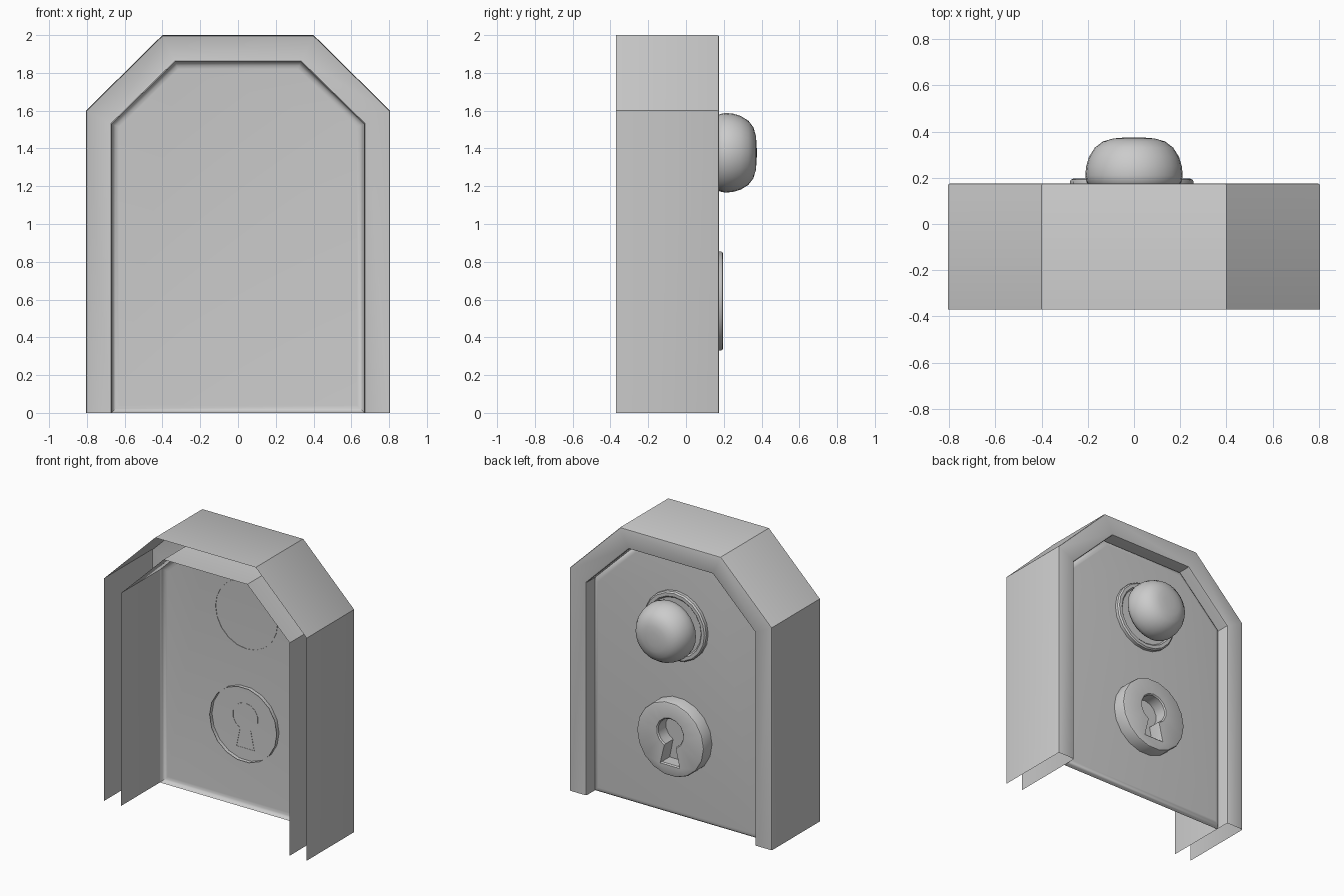
import bpy, bmesh, math

if "Cube" in bpy.data.objects:
    bpy.data.objects.remove(bpy.data.objects["Cube"])


def finish(bm, name, angle=35):
    bmesh.ops.remove_doubles(bm, verts=bm.verts, dist=0.0005)
    bmesh.ops.recalc_face_normals(bm, faces=bm.faces)
    mesh = bpy.data.meshes.new(name)
    bm.to_mesh(mesh)
    bm.free()
    obj = bpy.data.objects.new(name, mesh)
    bpy.context.collection.objects.link(obj)
    bpy.ops.object.select_all(action='DESELECT')
    obj.select_set(True)
    bpy.context.view_layer.objects.active = obj
    bpy.ops.object.shade_smooth_by_angle(angle=math.radians(angle))
    return obj


def skin(bm, rows, closed):
    """Join successive rows of points with quads; return the vertex rows."""
    vr = [[bm.verts.new(p) for p in row] for row in rows]
    for a, b in zip(vr, vr[1:]):
        n = len(a)
        for i in range(n if closed else n - 1):
            j = (i + 1) % n
            bm.faces.new((a[i], a[j], b[j], b[i]))
    return vr


def mirrored(half, y):
    """Full outline from its right half (x, z), placed at depth y."""
    return [(x, y, z) for x, z in half] + [(-x, y, z) for x, z in reversed(half)]


def circle(r, y, cx, cz, n):
    return [(cx + r * math.cos(2 * math.pi * i / n), y,
             cz + r * math.sin(2 * math.pi * i / n)) for i in range(n)]


# Frame: hollow arch moulding, open at the rear and at the bottom
outer = [(0.805, 0), (0.805, 1.6), (0.4, 2.0)]
inner = [(0.67, 0), (0.67, 1.53), (0.333, 1.86)]
section = [(0, -0.37), (0, 0.166), (0.025, 0.173), (0.07, 0.175),
           (0.92, 0.175), (0.975, 0.172), (1, 0.162), (1, -0.37)]
rows = []
for t, y in section:
    half = [(a[0] + (b[0] - a[0]) * t, a[1] + (b[1] - a[1]) * t)
            for a, b in zip(outer, inner)]
    rows.append(mirrored(half, y))
bm = bmesh.new()
skin(bm, rows, False)
finish(bm, "door_frame")

# Door panel: single face with a softly turned-back rim
rows = []
for d, y in [(0, 0.07), (0.008, 0.088), (0.022, 0.098), (0.04, 0.1)]:
    half = [(0.67 - d, d), (0.67 - d, 1.53 - 0.41 * d), (0.333 - 0.41 * d, 1.86 - d)]
    rows.append(mirrored(half, y))
bm = bmesh.new()
bm.faces.new(skin(bm, rows, True)[-1])
finish(bm, "door_panel")


# Turned parts: collar and knob
def lathe(name, profile, cz, n):
    bm = bmesh.new()
    rows = skin(bm, [circle(r, y, 0, cz, n) for r, y in profile], True)
    bm.faces.new(rows[-1])
    finish(bm, name)


lathe("knob_collar", [(0.247, 0.097), (0.247, 0.122), (0.238, 0.132),
                      (0.215, 0.132), (0.205, 0.122)], 1.375, 20)
lathe("door_knob", [(0.13, 0.115), (0.14, 0.14), (0.185, 0.158), (0.205, 0.18),
                    (0.211, 0.21), (0.207, 0.25), (0.195, 0.29), (0.17, 0.33),
                    (0.135, 0.357), (0.09, 0.37), (0.045, 0.374), (0.01, 0.375)],
      1.377, 28)

# Keyhole plate: bevelled disc with a keyhole cut through to the panel
cx, cz = -0.01, 0.592
bm = bmesh.new()
disc = skin(bm, [circle(0.267, 0.072, cx, cz, 18), circle(0.267, 0.184, cx, cz, 18),
                 circle(0.263, 0.192, cx, cz, 18), circle(0.254, 0.196, cx, cz, 18)], True)


def keyhole(y, grow):
    pts = []
    for i in range(13):
        a = math.radians(-65 + 310 * i / 12)
        pts.append(((0.1 + grow) * math.cos(a), 0.045 + (0.1 + grow) * math.sin(a)))
    pts += [(-0.07 - grow, -0.18 - grow), (0.07 + grow, -0.18 - grow)]
    return [(cx + x, y, cz + z) for x, z in pts]


hole = skin(bm, [keyhole(0.196, 0.008), keyhole(0.188, 0), keyhole(0.098, 0)], True)
edges = []
for loop in (disc[-1], hole[0]):
    for i, v in enumerate(loop):
        edges.append(bm.edges.get((v, loop[(i + 1) % len(loop)])))
bmesh.ops.triangle_fill(bm, edges=edges, use_beauty=True)
finish(bm, "keyhole_plate")
